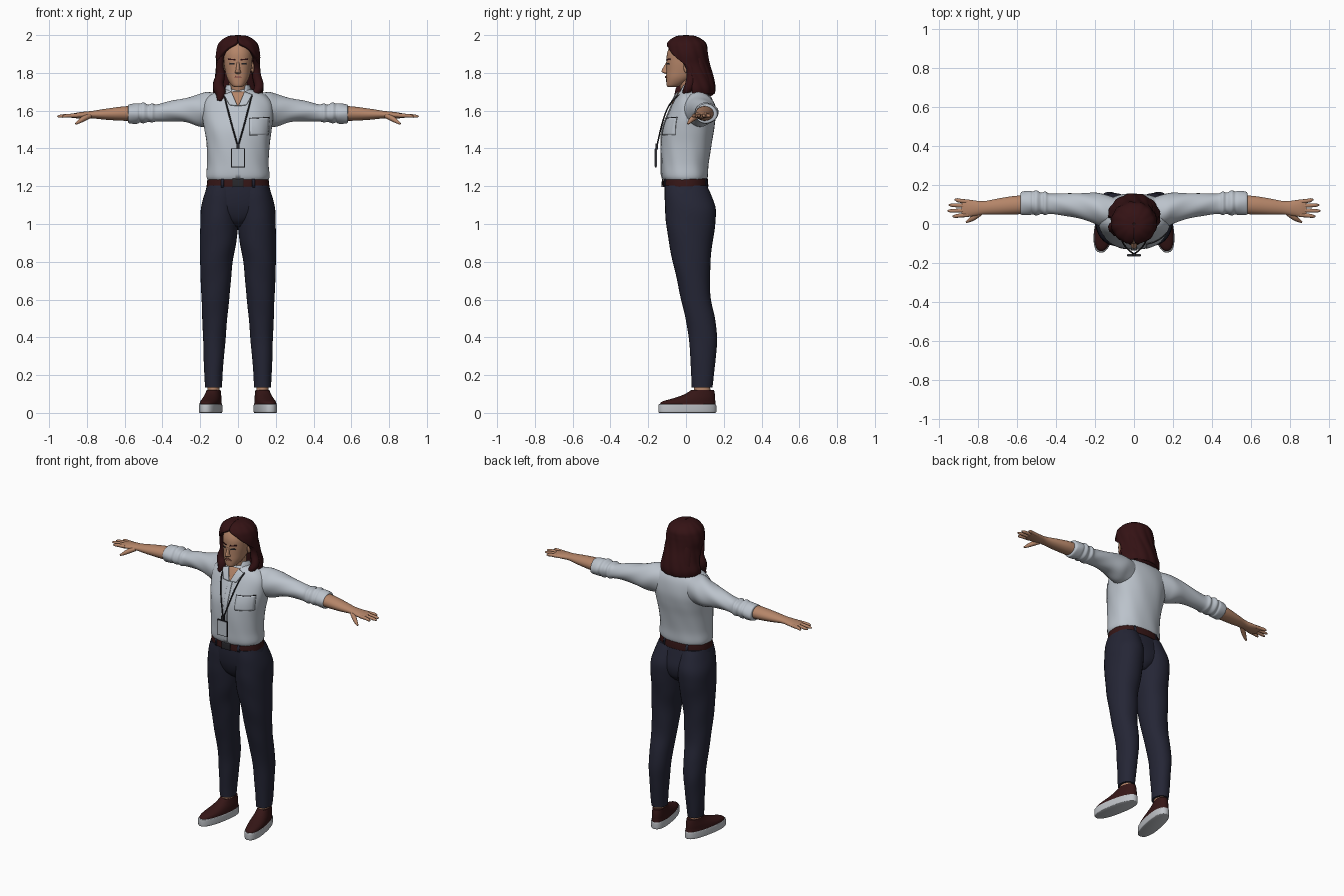
import bpy, bmesh, math
from mathutils import Matrix, Vector
from mathutils.bvhtree import BVHTree


def material(name, r, g, b):
    m = bpy.data.materials.new(name)
    m.diffuse_color = (r, g, b, 1)
    return m


SHIRT = material("pale_shirt", .50, .545, .60)
SKIN = material("skin", .46, .235, .14)
NAVY = material("navy_cloth", .018, .019, .036)
HAIR = material("dark_red_hair", .034, .006, .007)
LEATHER = material("maroon_leather", .036, .008, .008)
SOLE = material("sole_white", .52, .54, .57)
DARK = material("dark_grey", .02, .02, .024)
LIPS = material("lips", .30, .11, .08)


def finish(name, bm, mat, mirror=False, solid=0):
    me = bpy.data.meshes.new(name)
    bmesh.ops.recalc_face_normals(bm, faces=bm.faces)
    bm.to_mesh(me)
    bm.free()
    me.materials.append(mat)
    ob = bpy.data.objects.new(name, me)
    bpy.context.collection.objects.link(ob)
    if solid:
        mod = ob.modifiers.new("thickness", 'SOLIDIFY')
        mod.thickness, mod.offset = solid, 0
    if mirror:
        ob.modifiers.new("mirror", 'MIRROR')
    return ob


def spline(keys, steps):
    """Catmull-Rom interpolation of key rows."""
    out = []
    for i in range(len(keys) - 1):
        a, b, c, d = (keys[max(0, min(len(keys) - 1, i + k))] for k in (-1, 0, 1, 2))
        for s in range(steps):
            t = s / steps
            out.append([.5 * (2 * q + (r - p) * t + (2 * p - 5 * q + 4 * r - w) * t * t
                              + (3 * q - p - 3 * r + w) * t ** 3)
                        for p, q, r, w in zip(a, b, c, d)])
    return out + [list(keys[-1])]


def loft(name, keys, mat, axis='z', n=32, steps=5, e=2.0, mirror=False, solid=0,
         ripple=None, matrix=None):
    """Rows: position, centre 1, centre 2, radius 1, radius 2 [, front gap in degrees]."""
    bm = bmesh.new()
    rings, gapped = [], len(keys[0]) > 5
    for row in spline(keys, steps):
        t, c1, c2, r1, r2 = row[:5]
        gap = math.radians(max(0, row[5])) if gapped else 0
        ring = []
        for i in range(n):
            a = gap + (2 * math.pi - 2 * gap) * i / (n - 1 if gapped else n)
            f = 1 + (ripple[0] * math.cos(ripple[1] * a + ripple[2] * t) if ripple else 0)
            s, c = math.sin(a), math.cos(a)
            u = c1 + f * r1 * math.copysign(abs(s) ** (2 / e), s)
            v = c2 - f * r2 * math.copysign(abs(c) ** (2 / e), c)
            ring.append(bm.verts.new((u, v, t) if axis == 'z' else (t, u, v)))
        rings.append(ring)
    for p, q in zip(rings, rings[1:]):
        for i in range(n - 1 if gapped else n):
            j = (i + 1) % n
            bm.faces.new((p[i], p[j], q[j], q[i]))
    if not gapped:
        bm.faces.new(rings[0])
        bm.faces.new(rings[-1])
    if matrix:
        bm.transform(matrix)
    return finish(name, bm, mat, mirror, solid)


def patch(name, corners, target, mat, n=8, lift=.003, mirror=False, side=-1):
    """Thin four-cornered (x, z) plate laid on the front or back of a part."""
    tree = BVHTree.FromPolygons([v.co for v in target.data.vertices],
                                [p.vertices for p in target.data.polygons])
    a, b, c, d = (Vector(p) for p in corners)
    bm = bmesh.new()
    grid = []
    for i in range(n + 1):
        for j in range(n + 1):
            p = a.lerp(b, i / n).lerp(d.lerp(c, i / n), j / n)
            hit = tree.ray_cast(Vector((p.x, side, p.y)), Vector((0, -side, 0)))[0]
            grid.append(bm.verts.new((p.x, (hit.y if hit else 0) + side * lift, p.y)))
    for i in range(n):
        for j in range(n):
            k = i * (n + 1) + j
            bm.faces.new((grid[k], grid[k + 1], grid[k + n + 2], grid[k + n + 1]))
    return finish(name, bm, mat, mirror, .005)


def tube(name, pts, mat, mirror=False):
    """Rounded tube through points (x, y, z, radius)."""
    cu = bpy.data.curves.new(name, 'CURVE')
    cu.dimensions, cu.bevel_depth, cu.bevel_resolution = '3D', 1, 3
    cu.use_fill_caps, cu.resolution_u = True, 6
    sp = cu.splines.new('NURBS')
    sp.points.add(len(pts) - 1)
    for p, (x, y, z, r) in zip(sp.points, pts):
        p.co, p.radius = (x, y, z, 1), r
    sp.order_u, sp.use_endpoint_u = 3, True
    cu.materials.append(mat)
    ob = bpy.data.objects.new(name, cu)
    bpy.context.collection.objects.link(ob)
    if mirror:
        ob.modifiers.new("mirror", 'MIRROR')


def ball(name, loc, size, mat, mirror=False):
    bm = bmesh.new()
    bmesh.ops.create_uvsphere(bm, u_segments=16, v_segments=10, radius=1,
                              matrix=Matrix.LocRotScale(Vector(loc), None, Vector(size)))
    finish(name, bm, mat, mirror)


def box(name, loc, size, mat):
    bm = bmesh.new()
    bmesh.ops.create_cube(bm, size=1, matrix=Matrix.LocRotScale(Vector(loc), None, Vector(size)))
    finish(name, bm, mat)


# Shoes and ankles
foot = Matrix.Translation((.145, .007, 0)) @ Matrix.Rotation(math.radians(11), 4, 'Z')
loft("shoe_sole", [(0, 0, 0, .047, .15), (.006, 0, 0, .052, .156), (.04, 0, 0, .052, .156),
                   (.046, 0, 0, .049, .152)], SOLE, e=2.4, mirror=True, matrix=foot)
loft("shoe_upper", [(.042, 0, .002, .05, .152), (.06, 0, .008, .048, .143), (.08, 0, .042, .044, .108),
                    (.10, 0, .068, .039, .08), (.122, 0, .083, .035, .06)],
     LEATHER, e=2.3, mirror=True, matrix=foot)
loft("ankle", [(.08, .13, .085, .033, .045), (.17, .13, .085, .032, .042)], SKIN, mirror=True)

# Trousers
legs = loft("trouser_leg", [
    (.135, .13, .085, .045, .055), (.2, .13, .088, .048, .06), (.3, .128, .09, .054, .068),
    (.4, .125, .09, .06, .075), (.5, .123, .075, .066, .078), (.6, .12, .053, .073, .079),
    (.7, .117, .04, .08, .087), (.8, .115, .03, .086, .1), (.9, .105, .025, .096, .115),
    (1.0, .1, .025, .1, .13), (1.08, .098, .024, .098, .134), (1.15, .09, .01, .09, .124),
    (1.205, .082, 0, .08, .11)], NAVY, e=2.15, mirror=True, ripple=(.008, 3, 30))
hips = loft("trouser_hips", [(.985, 0, .03, .03, .07), (1.02, 0, .025, .09, .105), (1.08, 0, .018, .175, .122),
                             (1.15, 0, .006, .176, .12), (1.215, 0, -.002, .162, .112)], NAVY, e=2.3)

# Belt
belt = loft("belt", [(1.195, 0, -.002, .163, .117), (1.2, 0, -.002, .166, .12),
                     (1.235, 0, -.002, .162, .118), (1.24, 0, -.002, .158, .114)], LEATHER, e=2.3)
patch("belt_buckle", [(-.03, 1.192), (.03, 1.192), (.03, 1.24), (-.03, 1.24)], belt, DARK, lift=.005)
for s in (-1, 1):
    patch("belt_loop", [(.075, 1.195), (.088, 1.195), (.088, 1.24), (.075, 1.24)],
          belt, NAVY, n=3, mirror=True, side=s)

# Shirt body
shirt = loft("shirt_body", [
    (1.222, 0, -.002, .15, .105), (1.25, 0, -.005, .167, .121), (1.32, 0, -.005, .163, .125),
    (1.42, 0, .002, .167, .133), (1.50, 0, .013, .178, .137), (1.57, 0, .028, .188, .128),
    (1.64, 0, .038, .184, .108), (1.685, 0, .04, .145, .085), (1.712, 0, .035, .07, .06)],
    SHIRT, n=48, e=2.3, ripple=(.007, 9, 25))
patch("button_placket", [(-.014, 1.24), (.014, 1.24), (.014, 1.635), (-.014, 1.635)], shirt, SHIRT, n=16)
patch("chest_pocket", [(.062, 1.47), (.16, 1.47), (.165, 1.565), (.062, 1.56)], shirt, SHIRT)
patch("pocket_hem", [(.062, 1.557), (.165, 1.562), (.165, 1.566), (.062, 1.561)], shirt, DARK, lift=.004)
patch("open_neck", [(-.002, 1.625), (.002, 1.625), (.042, 1.70), (-.042, 1.70)], shirt, SKIN)
patch("collar_flap", [(.003, 1.625), (.045, 1.63), (.075, 1.685), (.035, 1.70)], shirt, SHIRT,
      lift=.011, mirror=True)
loft("collar_band", [(1.68, 0, .03, .075, .073, 25), (1.71, 0, .03, .066, .064, 32),
                     (1.735, 0, .033, .058, .055, 42)], SHIRT, solid=.008)

# Sleeves with rolled folds
loft("sleeve", [
    (.09, .06, 1.605, .075, .085), (.16, .07, 1.607, .083, .09), (.21, .083, 1.602, .077, .084),
    (.28, .093, 1.603, .066, .064), (.36, .1, 1.597, .056, .053), (.43, .104, 1.588, .053, .046),
    (.455, .106, 1.588, .062, .052), (.475, .106, 1.586, .055, .046), (.50, .108, 1.588, .064, .055),
    (.52, .108, 1.587, .057, .049), (.535, .108, 1.585, .061, .053), (.575, .106, 1.583, .059, .05),
    (.582, .104, 1.583, .05, .042)], SHIRT, axis='x', mirror=True, ripple=(.025, 4, 35))

# Forearms and hands
loft("forearm", [(.55, .1, 1.586, .048, .04), (.62, .096, 1.584, .047, .037), (.7, .089, 1.581, .041, .029),
                 (.77, .083, 1.579, .034, .02), (.82, .081, 1.576, .04, .018), (.86, .081, 1.574, .045, .014),
                 (.885, .081, 1.572, .042, .009)], SKIN, axis='x', mirror=True)
for y, tip, spread in ((.047, .93, -.008), (.07, .957, -.003), (.093, .95, .004), (.114, .92, .011)):
    tube("finger", [(.85, y, 1.574, .011), (.90, y + spread / 2, 1.574, .0105),
                    (tip - .01, y + spread, 1.57, .009), (tip, y + spread, 1.569, .003)], SKIN, True)
tube("thumb", [(.785, .06, 1.573, .014), (.815, .037, 1.56, .015), (.84, .02, 1.543, .011),
               (.86, .01, 1.53, .005)], SKIN, True)

# Neck and head
loft("neck", [(1.62, 0, .03, .052, .05), (1.70, 0, .02, .047, .048), (1.78, 0, .01, .047, .052)], SKIN)
head = loft("head", [
    (1.725, 0, -.075, .018, .02), (1.735, 0, -.063, .035, .04), (1.77, 0, -.035, .057, .07),
    (1.81, 0, -.015, .068, .089), (1.86, 0, -.007, .075, .096), (1.91, 0, -.003, .075, .096),
    (1.955, 0, 0, .056, .075), (1.975, 0, 0, .025, .035)], SKIN, n=40, e=2.2)
loft("nose", [(1.795, 0, -.095, .01, .012), (1.803, 0, -.102, .017, .024), (1.815, 0, -.102, .012, .026),
              (1.845, 0, -.098, .008, .013), (1.865, 0, -.095, .006, .006)], SKIN, n=16)
ball("ear", (.077, .005, 1.828), (.009, .018, .03), SKIN, True)
patch("eye", [(.018, 1.845), (.046, 1.845), (.041, 1.853), (.022, 1.853)], head, DARK, lift=.001, mirror=True)
patch("eyebrow", [(.013, 1.866), (.052, 1.869), (.05, 1.876), (.014, 1.872)], head, HAIR, lift=.001, mirror=True)
patch("mouth", [(-.024, 1.772), (.024, 1.772), (.012, 1.783), (-.012, 1.783)], head, LIPS, lift=.003)

# Hair: parted shell, fill behind the neck, and front locks
loft("hair_shell", [
    (1.988, 0, .0, .004, .004, 0), (1.982, 0, .0, .05, .05, 0), (1.955, 0, .003, .088, .09, 4),
    (1.925, 0, .004, .101, .098, 32), (1.89, 0, .006, .106, .1, 52), (1.84, 0, .012, .103, .103, 84),
    (1.77, 0, .03, .11, .105, 92), (1.72, 0, .037, .122, .107, 88), (1.69, 0, .04, .118, .1, 84)],
    HAIR, n=60, solid=.024, ripple=(.018, 12, 28))
loft("hair_fill", [(1.675, 0, .09, .06, .035), (1.69, 0, .085, .1, .06), (1.75, 0, .08, .105, .065),
                   (1.88, 0, .055, .098, .055)], HAIR, ripple=(.02, 9, 28))
tube("left_lock", [(-.085, -.045, 1.90, .012), (-.1, -.02, 1.84, .02), (-.09, -.01, 1.79, .024),
                   (-.11, -.015, 1.73, .03), (-.085, -.035, 1.69, .03), (-.1, -.05, 1.652, .012)], HAIR)
tube("right_lock", [(.085, -.045, 1.90, .012), (.1, .015, 1.85, .018), (.095, .03, 1.79, .024),
                    (.115, .02, 1.73, .026), (.1, .0, 1.70, .022), (.085, -.01, 1.685, .01)], HAIR)

# Lanyard and badge
tube("lanyard", [(0, .1, 1.715, .004), (.07, .085, 1.715, .004), (.08, .0, 1.705, .004),
                 (.065, -.085, 1.65, .004), (.035, -.13, 1.53, .004), (.003, -.152, 1.42, .004)], DARK, True)
box("badge_clip", (0, -.155, 1.41), (.018, .012, .03), DARK)
box("badge_frame", (0, -.16, 1.35), (.074, .008, .1), DARK)
for y in (-.165, -.155):
    box("badge_card", (0, y, 1.35), (.066, .003, .092), SHIRT)

# Smooth shading with sharp edges kept
for ob in bpy.context.scene.objects:
    ob.select_set(ob.type == 'MESH')
bpy.context.view_layer.objects.active = head
bpy.ops.object.shade_smooth_by_angle(angle=math.radians(42))
